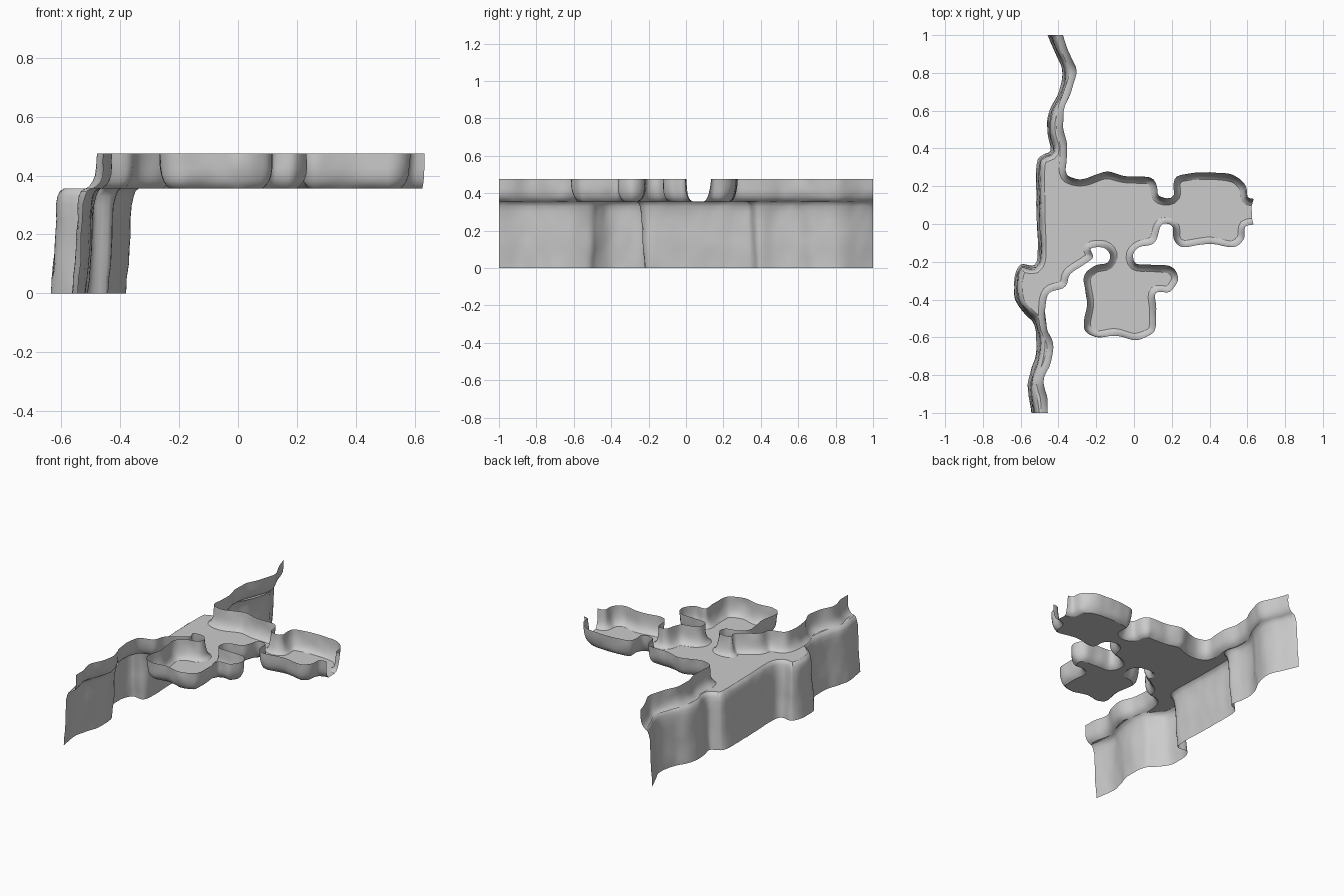
import bpy, math
from mathutils import Vector, noise
from mathutils.geometry import delaunay_2d_cdt

if "Cube" in bpy.data.objects:
    bpy.data.objects.remove(bpy.data.objects["Cube"])

FLOOR, TOP = 0.356, 0.475

# Plan outlines, walked with the cave floor on the right-hand side
north_cliff = [(-.375, 1), (-.34, .9), (-.305, .81), (-.335, .7), (-.37, .6), (-.375, .51), (-.355, .41)]
hall_north = [(-.36, .28), (-.33, .245), (-.26, .24), (-.15, .275), (-.05, .255), (.085, .245), (.12, .2), (.13, .15)]
east_north = [(.175, .135), (.21, .155), (.21, .22), (.25, .26), (.4, .272), (.53, .255), (.59, .2), (.6, .14), (.633, .13)]
east_south = [(.633, -.005), (.59, -.015), (.58, -.08), (.52, -.125), (.4, -.105), (.26, -.122), (.21, -.08),
              (.205, -.015), (.165, 0)]
hall_south = [(.14, -.015), (.11, -.095), (.03, -.125), (-.005, -.16)]
south_room = [(.01, -.21), (.085, -.215), (.2, -.23), (.235, -.29), (.19, -.36), (.115, -.365), (.118, -.45),
              (.115, -.55), (.085, -.59), (0, -.615), (-.1, -.59), (-.2, -.6), (-.265, -.545), (-.25, -.42),
              (-.265, -.29), (-.215, -.225), (-.14, -.205)]
hall_west = [(-.125, -.16), (-.16, -.125), (-.23, -.13), (-.22, -.175), (-.26, -.21), (-.34, -.265), (-.365, -.33),
             (-.45, -.365)]
south_cliff = [(-.47, -.46), (-.46, -.55), (-.425, -.64), (-.445, -.74), (-.48, -.83), (-.46, -.92), (-.455, -1)]
cliff_foot = [(-.46, 1), (-.415, .9), (-.38, .8), (-.405, .69), (-.455, .58), (-.46, .48), (-.44, .39), (-.485, .365),
              (-.515, .31), (-.515, .05), (-.515, -.2), (-.6, -.215), (-.632, -.29), (-.625, -.41), (-.57, -.485),
              (-.535, -.52), (-.515, -.61), (-.525, -.71), (-.562, -.85), (-.545, -1)]

# Cross-sections as (sideways offset, height)
wall_profile = [(0, TOP), (.001, .45), (.003, .425), (.007, .4), (.014, .38), (.024, .365), (.036, FLOOR)]
cliff_profile = [(0, 0), (.004, .05), (.009, .1), (.012, .15), (.014, .2), (.016, .25), (.019, .3), (.025, .33),
                 (.032, .347), (.044, FLOOR)]


def smooth_path(points, step=.018):
    """Catmull-Rom curve through the points at a roughly even step."""
    p = [Vector(q) for q in points]
    p = [2 * p[0] - p[1]] + p + [2 * p[-1] - p[-2]]
    out = []
    for a, b, c, d in zip(p, p[1:], p[2:], p[3:]):
        n = max(2, round((c - b).length / step))
        for i in range(n):
            t = i / n
            out.append(.5 * (2 * b + (c - a) * t + (2 * a - 5 * b + 4 * c - d) * t * t
                             + (3 * b - a - 3 * c + d) * t ** 3))
    return out + [p[-2]]


def make_object(name, verts, faces):
    me = bpy.data.meshes.new(name)
    me.from_pydata(verts, [], faces)
    me.update()
    ob = bpy.data.objects.new(name, me)
    bpy.context.collection.objects.link(ob)
    for poly in me.polygons:
        poly.use_smooth = True
    return ob


def rock_sweep(name, points, profile, side):
    """Sweep a profile along a path; side +1 offsets right, -1 left. Returns the floor edge."""
    path = smooth_path(points)
    last = len(path) - 1
    normals = []
    for i in range(last + 1):
        t = (path[min(i + 2, last)] - path[max(i - 2, 0)]).normalized()
        n = Vector((t.y, -t.x)) * side
        if i in (0, last) and abs(t.y) > abs(t.x):
            n = Vector((math.copysign(1, n.x), 0))
        normals.append(n)
    verts, rows = [], len(profile)
    for i, (p, n) in enumerate(zip(path, normals)):
        for j, (off, z) in enumerate(profile):
            rough = 0 if z == FLOOR else .006 * noise.noise(Vector((p.x, p.y, z)) * 14)
            q = p + n * (off + rough)
            q.y = max(-1, min(1, q.y))
            q.x = min(q.x, .633)
            verts.append((q.x, q.y, z))
    faces = []
    for i in range(last):
        for j in range(rows - 1):
            a = i * rows + j
            f = (a, a + 1, a + rows + 1, a + rows)
            faces.append(f[::-1] if side < 0 else f)
    make_object(name, verts, faces)
    return [Vector(v[:2]) for v in verts[rows - 1::rows]]


# Upper cave walls, and the tall lower cliff
edge_north = rock_sweep("north_wall", north_cliff + hall_north + east_north, wall_profile, 1)
edge_south = rock_sweep("south_wall", east_south + hall_south + south_room + hall_west + south_cliff, wall_profile, 1)
edge_cliff = rock_sweep("lower_cliff", cliff_foot, cliff_profile, -1)

# Flat cave floor and ledge filling the space between the wall bases and the cliff lip
loop = edge_north + edge_south + edge_cliff[::-1]
v, e, f, *_ = delaunay_2d_cdt(loop, [], [list(range(len(loop)))], 1, 1e-5)
make_object("cave_floor", [(p.x, p.y, FLOOR) for p in v], [list(t) for t in f])
